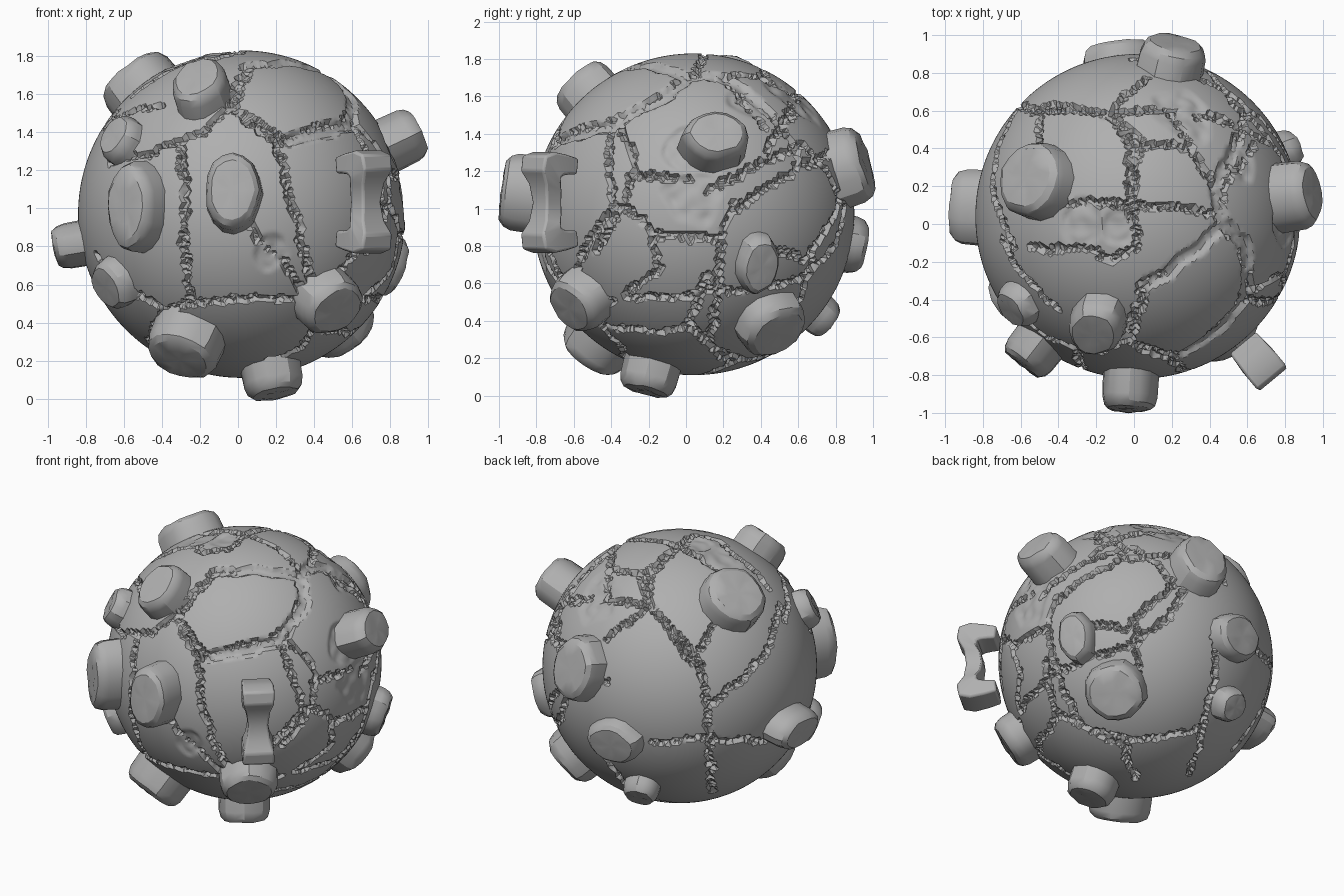
import bpy, bmesh, math, random
from mathutils import Vector, noise
from mathutils.kdtree import KDTree

if "Cube" in bpy.data.objects:
    bpy.data.objects.remove(bpy.data.objects["Cube"])

random.seed(4)
C = Vector((0.02, 0.04, 0.97))   # ball centre
R = 0.86                         # ball radius

grey = bpy.data.materials.new("stone_grey")
grey.diffuse_color = (0.43, 0.43, 0.43, 1)
grey.use_nodes = True
grey.node_tree.nodes["Principled BSDF"].inputs["Base Color"].default_value = grey.diffuse_color


def finish(bm, name, angle):
    bmesh.ops.recalc_face_normals(bm, faces=bm.faces)
    me = bpy.data.meshes.new(name)
    bm.to_mesh(me)
    bm.free()
    ob = bpy.data.objects.new(name, me)
    bpy.context.collection.objects.link(ob)
    me.materials.append(grey)
    bpy.ops.object.select_all(action='DESELECT')
    ob.select_set(True)
    bpy.context.view_layer.objects.active = ob
    bpy.ops.object.shade_smooth_by_angle(angle=math.radians(angle))
    return ob


# Crack strokes, drawn on the ball from several sides: (across, up) points
FRONT = [[(.05, 1.75), (-.04, 1.53), (-.17, 1.4), (-.46, 1.29), (-.67, 1.24)],
         [(-.04, 1.53), (.2, 1.34), (.27, 1.1), (.33, .82), (.39, .55)],
         [(.2, 1.34), (.56, 1.45), (.67, 1.32), (.77, .95), (.67, .76)],
         [(.56, 1.45), (.6, 1.55)],
         [(-.3, 1.34), (-.28, 1.13), (-.28, .87), (-.25, .5)],
         [(-.75, .76), (-.57, .58), (-.38, .47), (-.25, .5), (-.04, .53), (.39, .55), (.6, .5)],
         [(.04, .97), (.1, .84), (.22, .74), (.33, .58)],
         [(-.38, .47), (-.46, .29)], [(.45, .5), (.33, .26), (.15, .2)]]
RIGHT = [[(-.35, 1.45), (-.27, 1.21), (-.33, 1.03), (-.43, .95), (-.59, .68)],
         [(-.35, 1.45), (-.11, 1.62), (.02, 1.72)],
         [(-.24, 1.17), (.02, 1.16)], [(.26, 1.0), (.61, 1.24), (.8, 1.3)],
         [(-.33, 1.03), (-.17, .87), (.18, .84), (.25, 1.03)],
         [(-.17, .87), (-.14, .68), (-.33, .54), (.16, .57), (.18, .84)],
         [(.16, .57), (.13, .28), (.26, .17)], [(-.46, .39), (-.2, .35), (.07, .36)],
         [(.16, .57), (.61, .63), (.8, .81), (.85, 1.0)],
         [(.02, 1.72), (.29, 1.64), (.56, 1.37), (.61, 1.24)]]
TOP = [[(-.55, .61), (-.13, .57), (0, .4), (-.03, .13), (.03, -.11)],
       [(-.13, .57), (.08, .77)],
       [(0, .4), (.3, .41), (.43, .19)],
       [(.19, -.24), (.06, -.34), (-.02, -.63)],
       [(.3, .41), (.19, .58), (.48, .56)], [(.43, .15), (.64, .42)],
       [(-.5, .11), (-.03, .11), (.46, .05)],
       [(-.55, -.13), (-.2, -.13), (-.13, -.2), (.03, -.11)],
       [(-.5, .56), (-.49, .35)], [(-.7, -.08), (-.4, -.45)],
       [(.27, -.69), (-.02, -.63)]]
BACK_LEFT = [[(-.78, .36), (-.19, .42), (.12, .07), (.16, -.2), (.16, -.4), (.19, -.77)],
             [(-.19, .42), (-.25, .6), (.06, .79)],
             [(.16, -.2), (.56, .17), (.62, .42)],
             [(-.2, -.42), (.16, -.4), (.53, -.43), (.7, -.3)]]
BACK_RIGHT = [[(-.62, .32), (-.03, .63), (.22, .38), (-.09, .07), (-.4, .13)],
              [(.47, .07), (.41, -.5), (-.09, -.59), (-.5, -.43), (-.58, -.1)],
              [(-.03, .1), (0, -.2)], [(-.09, -.59), (0, -.8)],
              [(.41, -.5), (.32, -.76)], [(.22, .38), (.54, .44)]]


def basis(toward):
    t = Vector(toward).normalized()
    r = Vector((0, 0, 1)).cross(t)
    r = r.normalized() if r.length > 1e-4 else Vector((1, 0, 0))
    return r, t.cross(r), t


def lift(p, toward, shift):
    r, u, t = basis(toward)
    a, b = (p[0] - shift[0]) / R, (p[1] - shift[1]) / R
    return (r * a + u * b + t * math.sqrt(max(0, 1 - a * a - b * b))).normalized()


def trace(strokes, toward, shift, step, jitter):
    found = []
    for stroke in strokes:
        pts = [lift(p, toward, shift) for p in stroke]
        for a, b in zip(pts, pts[1:]):
            n = max(2, int((b - a).length / step))
            side = a.cross(b).normalized()
            for i in range(n + 1):
                p = a.lerp(b, i / n)
                p += side * (0.025 * noise.noise(p * 9) + random.uniform(-jitter, jitter))
                found.append(p.normalized() * R)
    return found


def make_tree(points):
    tree = KDTree(len(points))
    for i, p in enumerate(points):
        tree.insert(p, i)
    tree.balance()
    return tree


samples = []
for strokes, toward, shift in ((FRONT, (0, -1, 0), (.02, .97)),
                               (RIGHT, (1, 0, 0), (.04, .97)),
                               (TOP, (0, 0, 1), (.02, .04)),
                               (BACK_LEFT, (-.55, .76, .36), (0, 0)),
                               (BACK_RIGHT, (.58, .73, -.36), (0, 0))):
    samples += trace(strokes, toward, shift, 0.012, 0.008)
tree = make_tree(samples)
widths = [random.uniform(.008, .024) for _ in samples]

# Smooth wide grooves near the top
GROOVES = [[(.43, .19), (.48, 0), (.19, -.24), (.06, -.34)], [(.55, .45), (.43, .19)],
           [(.48, 0), (.59, -.1), (.59, -.4), (.27, -.69)]]
groove_tree = make_tree(trace(GROOVES, (0, 0, 1), (.02, .04), 0.01, 0.003))

# Worn hollows between plates: direction, size
HOLLOWS = [((.85, 0, .1), .15), ((.78, -.02, .35), .17), ((-.3, -.04, .8), .13), ((-.1, -.05, .8), .1),
           ((.25, .55, .62), .17), ((.55, .3, .6), .12), ((.15, -.8, -.2), .1)]
HOLLOWS = [(Vector(d).normalized() * R, s) for d, s in HOLLOWS]

# Cracked ball
bm = bmesh.new()
bmesh.ops.create_icosphere(bm, subdivisions=7, radius=R)
for v in bm.verts:
    p = v.co.copy()
    near, i, d = tree.find(p)
    drop = 0
    for h, s in HOLLOWS:
        k = 1 - (p - h).length / (s * (1 + .35 * noise.noise(p * 8)))
        if k > 0:
            drop = max(drop, min(1, k * 4) * (.015 + .012 * noise.noise(p * 14)))
    g = groove_tree.find(p)[2]
    if g < .04:
        drop = max(drop, .026 * min(1, (.04 - g) / .02))
    if d < widths[i]:
        drop = max(drop, random.uniform(.01, .034))
        p += Vector([random.uniform(-.004, .004) for _ in range(3)])
    v.co = p * (1 - drop / R) + C
finish(bm, "cracked_ball", 30)

# Knobs: centre of outer face, half width, half height
KNOBS = [(-.22, -.59, 1.695, .15, .185), (-.58, .25, 1.72, .21, .215),
         (-.66, -.46, 1.39, .13, .135), (-.595, -.75, 1.01, .155, .24),
         (-.03, -.985, 1.10, .15, .215), (-.965, .10, .79, .205, .125),
         (.22, .965, 1.25, .185, .22), (-.09, .955, .79, .195, .16),
         (-.18, .775, .385, .115, .115), (.95, .165, 1.41, .185, .15),
         (.525, -.63, .46, .185, .175), (.585, .50, .325, .20, .195),
         (.85, .41, .685, .12, .17), (-.31, -.525, .20, .205, .20),
         (.20, -.215, .02, .165, .155), (-.70, -.42, .58, .15, .145)]


def knob(i, tip, w, h):
    n = tip - C
    top = n.length
    u, v, n = basis(n)
    sides = 16
    wob = [random.uniform(.94, 1.03) for _ in range(sides)]
    bm = bmesh.new()
    rings = []
    # rising wall, rounded rim, nearly flat face
    for r, s in ((.72, 1.02), (top - .07, .98), (top - .03, .91), (top - .006, .76), (top, .4)):
        ring = []
        for k in range(sides):
            a = 2 * math.pi * k / sides
            q = s * wob[k]
            lift_off = random.uniform(-.004, .004) if r > .8 else 0
            ring.append(bm.verts.new(C + n * (r + lift_off) + u * (w * q * math.cos(a)) + v * (h * q * math.sin(a))))
        rings.append(ring)
    for lo, hi in zip(rings, rings[1:]):
        for k in range(sides):
            j = (k + 1) % sides
            bm.faces.new((lo[k], lo[j], hi[j], hi[k]))
    mid = bm.verts.new(C + n * (top - .006))
    for k in range(sides):
        bm.faces.new((rings[-1][k], rings[-1][(k + 1) % sides], mid))
    bm.faces.new(rings[0][::-1])
    finish(bm, f"knob_{i + 1}", 30)


for i, (x, y, z, w, h) in enumerate(KNOBS):
    knob(i, Vector((x, y, z)), w, h)

# Handle: stations of outer reach/height, inner reach/height, half width
HALF = [(.87, .235, .88, .15, .09), (.95, .255, .93, .15, .095), (1.04, .27, .98, .145, .10),
        (1.11, .25, 1.0, .13, .10), (1.125, .17, .995, .10, .095),
        (1.085, .10, .975, .065, .075), (1.07, .0, .965, .0, .062)]
stations = HALF + [(a, -b, c, -d, e) for a, b, c, d, e in HALF[-2::-1]]
out = Vector((.64, -.77, 0)).normalized()
side = Vector((-out.y, out.x, 0))
base = Vector((C.x, C.y, 1.033))
bm = bmesh.new()
loops = []
for ro, zo, ri, zi, w in stations:
    po, pi = base + out * ro + Vector((0, 0, zo)), base + out * ri + Vector((0, 0, zi))
    loops.append([bm.verts.new(q) for q in (po - side * w, po + side * w, pi + side * w, pi - side * w)])
for a, b in zip(loops, loops[1:]):
    for k in range(4):
        j = (k + 1) % 4
        bm.faces.new((a[k], a[j], b[j], b[k]))
bm.faces.new(loops[0])
bm.faces.new(loops[-1])
ob = finish(bm, "handle", 35)
bev = ob.modifiers.new("soft_edges", 'BEVEL')
bev.width = .016
bev.segments = 2
